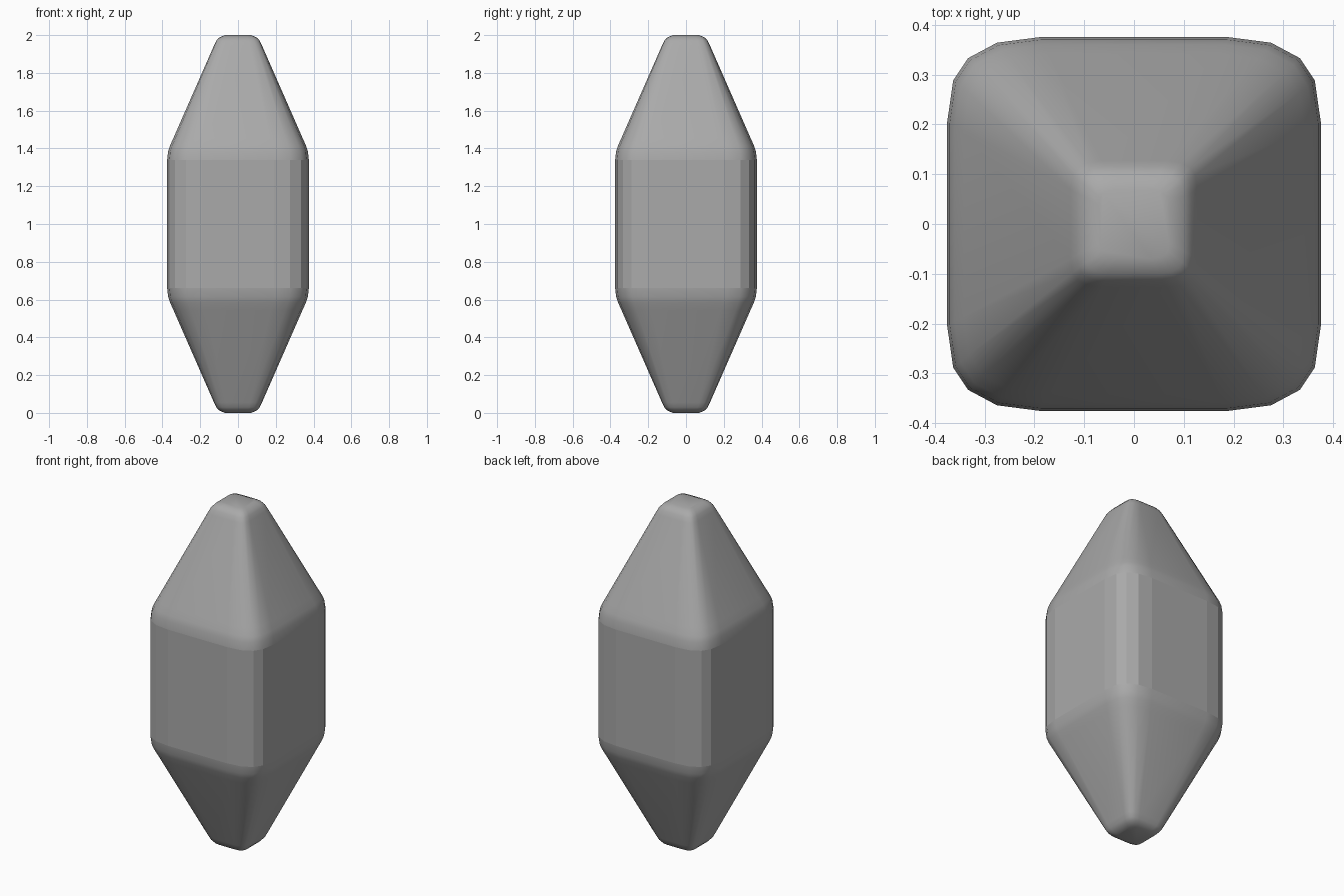
import bpy
import bmesh

cube = bpy.data.objects.get("Cube")
if cube:
    bpy.data.objects.remove(cube)

# Single stone grey
grey = bpy.data.materials.new("stone_grey")
grey.use_nodes = True
colour = (0.4, 0.4, 0.4, 1)
grey.diffuse_color = colour
grey.node_tree.nodes["Principled BSDF"].inputs["Base Color"].default_value = colour

# Rounded-square cross-section: one corner, mirrored into the other three
corner = [(0.375, 0.205), (0.363, 0.288), (0.333, 0.333), (0.275, 0.364), (0.19, 0.375)]
half = corner + [(-x, y) for x, y in reversed(corner)]
section = half + [(-x, -y) for x, y in half]

# Upper profile (half width, height above the middle), mirrored for the lower half
upper = [(0.375, 0.34), (0.37, 0.385), (0.36, 0.415), (0.342, 0.455),
         (0.127, 0.945), (0.115, 0.97), (0.1, 0.987), (0.07, 1.0)]
profile = [(w, 1 - h) for w, h in reversed(upper)] + [(w, 1 + h) for w, h in upper]

# Loft the tapered body
bm = bmesh.new()
rings = [[bm.verts.new((x * w / 0.375, y * w / 0.375, z)) for x, y in section]
         for w, z in profile]
count = len(section)
for level, (low, high) in enumerate(zip(rings, rings[1:])):
    for i in range(count):
        j = (i + 1) % count
        face = bm.faces.new((low[i], low[j], high[j], high[i]))
        # The straight middle band keeps flat facets
        face.smooth = level != len(upper) - 1
for cap in (list(reversed(rings[0])), rings[-1]):
    bm.faces.new(cap).smooth = True

mesh = bpy.data.meshes.new("tapered_body")
bm.to_mesh(mesh)
bm.free()
mesh.materials.append(grey)
body = bpy.data.objects.new("tapered_body", mesh)
bpy.context.collection.objects.link(body)
